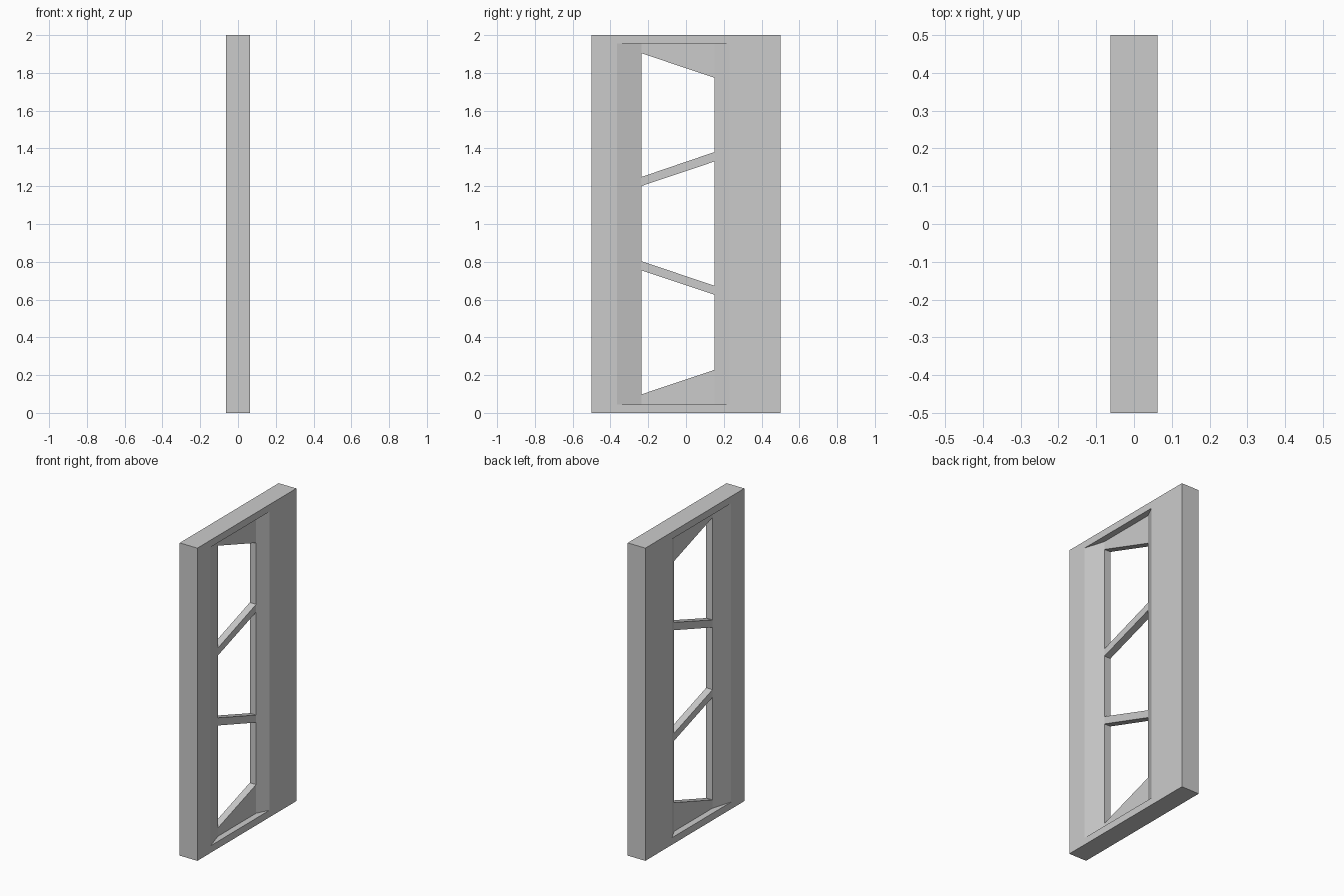
import bpy, bmesh
from mathutils import Vector

if "Cube" in bpy.data.objects:
    bpy.data.objects.remove(bpy.data.objects["Cube"])

HALF = 0.0625          # half thickness of the frame
PANEL = 0.0225         # half thickness of the inner panel
Y0, Y1 = -0.236, 0.151 # opening sides


def prism(name, points, offset):
    """Closed prism from a planar loop of points swept by offset."""
    bm = bmesh.new()
    face = bm.faces.new([bm.verts.new(p) for p in points])
    ext = bmesh.ops.extrude_face_region(bm, geom=[face])
    moved = [g for g in ext["geom"] if isinstance(g, bmesh.types.BMVert)]
    bmesh.ops.translate(bm, verts=moved, vec=Vector(offset))
    bmesh.ops.recalc_face_normals(bm, faces=bm.faces[:])
    mesh = bpy.data.meshes.new(name)
    bm.to_mesh(mesh)
    bm.free()
    obj = bpy.data.objects.new(name, mesh)
    bpy.context.collection.objects.link(obj)
    return obj


def cut(target, cutter):
    """Subtract the cutter, then discard it."""
    cutter.hide_render = True
    mod = target.modifiers.new(cutter.name, 'BOOLEAN')
    mod.operation = 'DIFFERENCE'
    mod.solver = 'EXACT'
    mod.object = cutter
    bpy.context.view_layer.objects.active = target
    bpy.ops.object.modifier_apply(modifier=mod.name)
    bpy.data.objects.remove(cutter)


# Solid slab
frame = prism("window_frame",
              [(-HALF, -0.5, 0), (HALF, -0.5, 0), (HALF, 0.5, 0), (-HALF, 0.5, 0)],
              (0, 0, 2))

# Recess with bevelled sides, on both faces
recess = [(PANEL, Y0), (HALF, -0.365), (0.1, -0.365),
          (0.1, 0.23), (HALF, 0.23), (PANEL, Y1)]
for side in (1, -1):
    cut(frame, prism("recess_cutter", [(side * x, y, 0.045) for x, y in recess],
                     (0, 0, 1.91)))

# Three slanted openings: bottom and top height at Y0, then at Y1
openings = [(0.098, 0.754, 0.228, 0.625),
            (0.803, 1.201, 0.673, 1.331),
            (1.249, 1.904, 1.381, 1.774)]
for low0, high0, low1, high1 in openings:
    loop = [(Y0, low0), (Y1, low1), (Y1, high1), (Y0, high0)]
    cut(frame, prism("opening_cutter", [(-0.1, y, z) for y, z in loop], (0.2, 0, 0)))
